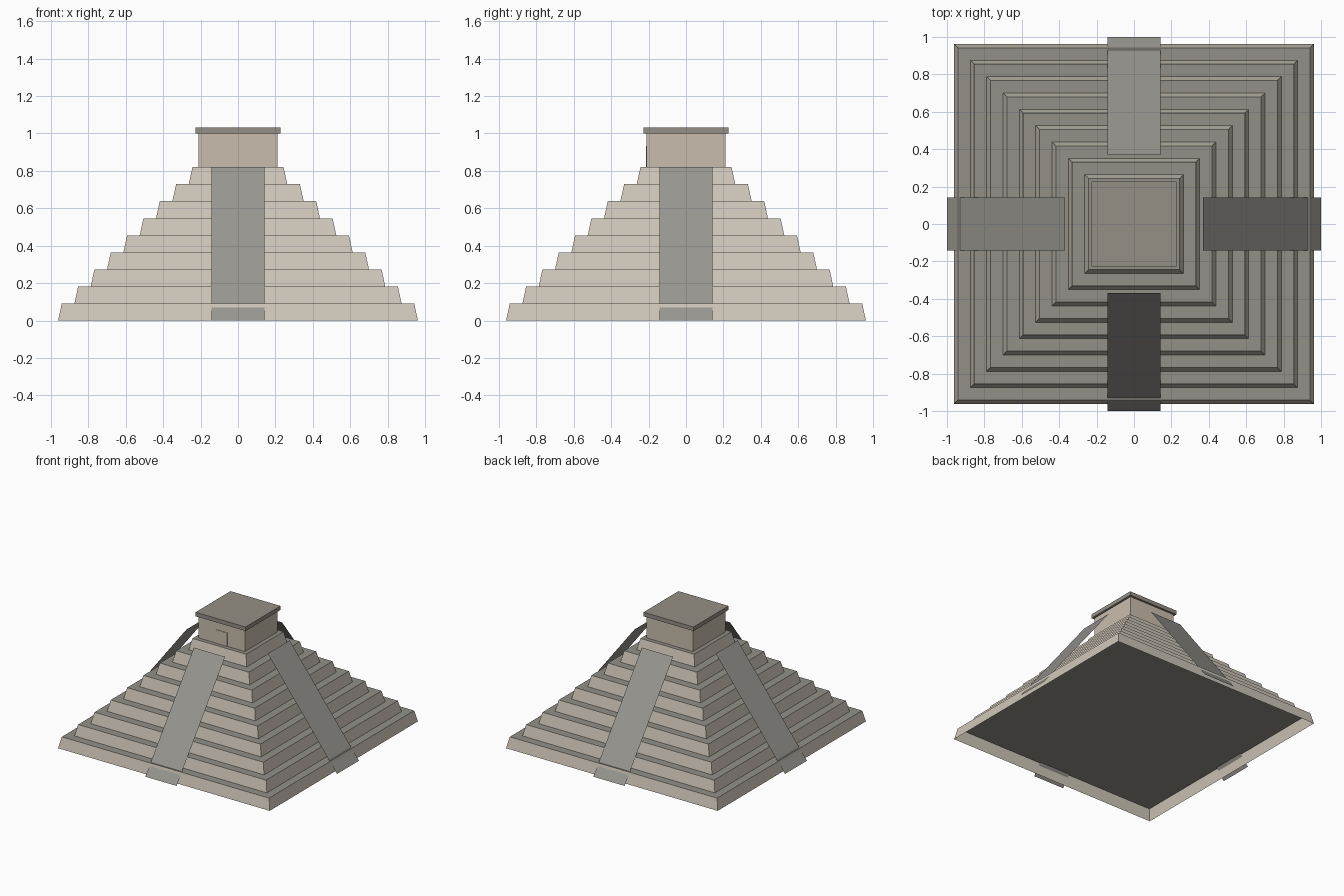
import bpy, bmesh, math
from mathutils import Matrix

if "Cube" in bpy.data.objects:
    bpy.data.objects.remove(bpy.data.objects["Cube"])


def material(name, srgb):
    lin = [((c / 255 + 0.055) / 1.055) ** 2.4 for c in srgb]
    m = bpy.data.materials.new(name)
    m.diffuse_color = (*lin, 1)
    m.use_nodes = True
    m.node_tree.nodes["Principled BSDF"].inputs["Base Color"].default_value = m.diffuse_color
    return m


SAND = material("pale sandstone", (207, 199, 185))
TEMPLE = material("warm sandstone", (201, 190, 174))
TREAD = material("grey terrace stone", (147, 144, 136))
STAIR = material("grey stair stone", (152, 150, 144))
ROOF = material("roof stone", (149, 143, 133))


def finish(name, bm, mats):
    me = bpy.data.meshes.new(name)
    bm.to_mesh(me)
    bm.free()
    for m in mats:
        me.materials.append(m)
    ob = bpy.data.objects.new(name, me)
    bpy.context.collection.objects.link(ob)
    return ob


def block(name, low, high, z0, z1, side, top=None, closed=True):
    """Square block with half-widths low and high; upward faces take the top colour."""
    bm = bmesh.new()
    bmesh.ops.create_cube(bm, size=2)
    for v in bm.verts:
        r, z = (high, z1) if v.co.z > 0 else (low, z0)
        v.co = (v.co.x * r, v.co.y * r, z)
    bm.normal_update()
    for f in bm.faces:
        f.material_index = 1 if top and f.normal.z > 0.9 else 0
    if not closed:
        bmesh.ops.delete(bm, geom=[f for f in bm.faces if f.normal.z < -0.9],
                         context='FACES')
    return finish(name, bm, [side, top] if top else [side])


# Nine battered terraces, open underneath
TIERS, TOP_Z = 9, 0.82
step = TOP_Z / TIERS
for i in range(TIERS):
    half = 0.962 - 0.0873 * i
    block(f"terrace_{i + 1}", half, half - 0.02, i * step, (i + 1) * step,
          SAND, TREAD, closed=False)

# Four flat sloping stairways, one on each side
for i, side in enumerate(("front", "right", "back", "left")):
    bm = bmesh.new()
    pts = [(-0.142, -1, 0), (0.142, -1, 0), (0.142, -0.37, TOP_Z), (-0.142, -0.37, TOP_Z)]
    bm.faces.new([bm.verts.new(p) for p in pts])
    bm.transform(Matrix.Rotation(i * math.pi / 2, 4, 'Z'))
    finish(f"{side}_stairway", bm, [STAIR])

# Temple and roof slab
block("temple", 0.21, 0.21, TOP_Z, 1.0, TEMPLE)
block("temple_roof", 0.227, 0.227, 1.0, 1.033, ROOF)

# Doorway plate on the front of the temple
bm = bmesh.new()
bmesh.ops.create_cube(bm, size=1)
for v in bm.verts:
    v.co = (v.co.x * 0.1, -0.211 + v.co.y * 0.006, TOP_Z + (v.co.z + 0.5) * 0.112)
finish("doorway", bm, [TEMPLE])
